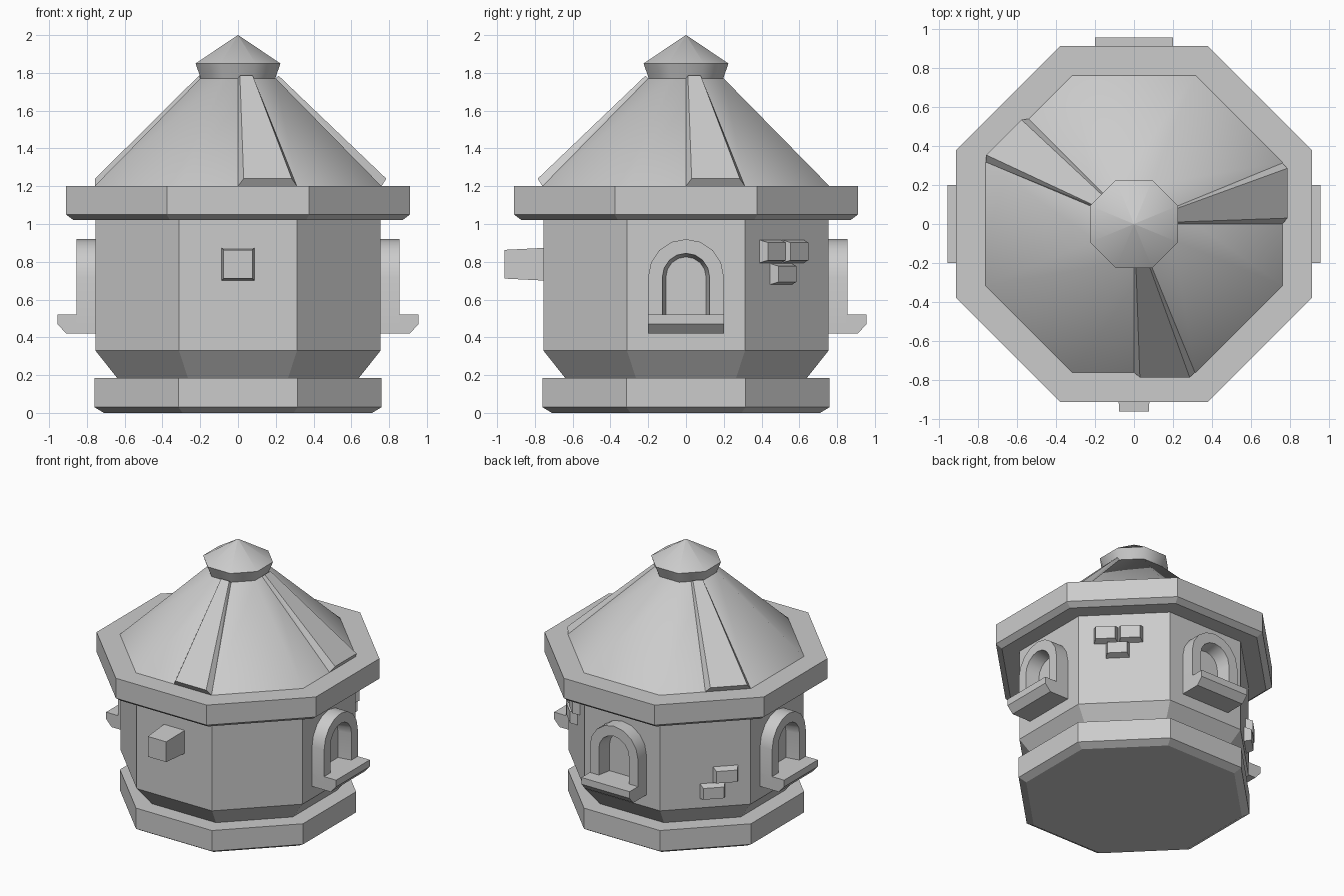
import bpy, bmesh
from math import sin, cos, pi, radians
from mathutils import Matrix

if "Cube" in bpy.data.objects:
    bpy.data.objects.remove(bpy.data.objects["Cube"])


def finish(name, bm, angle=0, smooth=None):
    """Turn a bmesh into an object, rotated about z (angle in degrees)."""
    bmesh.ops.remove_doubles(bm, verts=bm.verts, dist=1e-5)
    bmesh.ops.recalc_face_normals(bm, faces=bm.faces)
    bmesh.ops.rotate(bm, verts=bm.verts, cent=(0, 0, 0),
                     matrix=Matrix.Rotation(radians(angle), 3, 'Z'))
    me = bpy.data.meshes.new(name)
    bm.to_mesh(me)
    bm.free()
    ob = bpy.data.objects.new(name, me)
    bpy.context.collection.objects.link(ob)
    if smooth:
        bpy.ops.object.select_all(action='DESELECT')
        ob.select_set(True)
        bpy.context.view_layer.objects.active = ob
        bpy.ops.object.shade_smooth_by_angle(angle=radians(smooth))
    return ob


def octagon(name, profile, smooth=None):
    """Stack of octagonal rings given as (half width across flats, z)."""
    bm = bmesh.new()
    rings = []
    for a, z in profile:
        r = a / cos(pi / 8)
        rings.append([bm.verts.new((r * cos(pi / 8 + k * pi / 4),
                                    r * sin(pi / 8 + k * pi / 4), z)) for k in range(8)])
    for lo, hi in zip(rings, rings[1:]):
        for k in range(8):
            j = (k + 1) % 8
            bm.faces.new((lo[k], lo[j], hi[j], hi[k]))
    bm.faces.new(rings[0])
    bm.faces.new(rings[-1])
    return finish(name, bm, smooth=smooth)


def hull(name, points, angle):
    """Convex solid around points; local +x is outward, +y along the wall."""
    bm = bmesh.new()
    for p in points:
        bm.verts.new(p)
    bmesh.ops.convex_hull(bm, input=bm.verts)
    bmesh.ops.dissolve_limit(bm, angle_limit=0.01, verts=bm.verts, edges=bm.edges)
    return finish(name, bm, angle)


def block(name, angle, y0, y1, z0, z1, out, taper):
    """Tapered block standing out of a wall."""
    pts = [(x, y, z) for x, t in ((0.74, 0), (out, taper))
           for y in (y0 + t, y1 - t) for z in (z0 + t, z1 - t)]
    return hull(name, pts, angle)


def arch(r, z0, zc, n=8):
    arc = [(r * cos(pi * i / n), zc + r * sin(pi * i / n)) for i in range(n + 1)]
    return [(r, z0)] + arc + [(-r, z0)]


def window(name, angle):
    # arched frame with a splayed opening
    bm = bmesh.new()
    loops = [(0.74, 0.2), (0.855, 0.2), (0.855, 0.125), (0.75, 0.105)]
    rows = [[bm.verts.new((x, y, z)) for y, z in arch(r, 0.47, 0.72)] for x, r in loops]
    for i in range(4):
        a, b = rows[i], rows[(i + 1) % 4]
        for k in range(len(a) - 1):
            bm.faces.new((a[k], a[k + 1], b[k + 1], b[k]))
    for k in (0, -1):
        bm.faces.new([row[k] for row in rows])
    finish(name + "_frame", bm, angle, smooth=30)
    # sill with chamfered lower edge
    section = [(0.74, 0.42), (0.91, 0.42), (0.955, 0.47), (0.955, 0.52), (0.74, 0.52)]
    hull(name + "_sill", [(x, y, z) for x, z in section for y in (-0.2, 0.2)], angle)


# Main octagonal body
octagon("base_plinth", [(0.71, 0), (0.76, 0.03), (0.76, 0.185)])
octagon("wall", [(0.64, 0.185), (0.755, 0.33), (0.755, 1.03)])
octagon("eave_rim", [(0.87, 1.02), (0.91, 1.05), (0.91, 1.2)])
octagon("roof", [(0.76, 1.2), (0.2, 1.77)], smooth=50)
octagon("roof_cap", [(0.195, 1.765), (0.225, 1.85), (0.0005, 2.0)], smooth=50)

# Raised roof panels
panel = [(0.76, 0, 1.2), (0.76, 0.312, 1.2), (0.785, 0.03, 1.24), (0.785, 0.285, 1.24),
         (0.2, 0, 1.77), (0.2, 0.083, 1.77), (0.215, 0.01, 1.785), (0.215, 0.078, 1.785)]
for label, ang in (("front", -90), ("right", 0), ("back_left", 135)):
    hull("roof_panel_" + label, panel, ang)

# Arched windows
for label, ang in (("right", 0), ("back", 90), ("left", 180)):
    window("window_" + label, ang)

# Front peg
block("front_peg", -90, -0.087, 0.087, 0.7, 0.874, 0.96, 0.011)

# Exposed bricks: wall angle, extent along wall, extent in height
bricks = [(45, -0.21, -0.04, 0.79, 0.92), (45, -0.04, 0.13, 0.79, 0.92),
          (45, -0.13, 0.04, 0.675, 0.795),
          (135, 0.05, 0.23, 0.51, 0.635), (135, -0.04, 0.14, 0.395, 0.515)]
for i, (ang, y0, y1, z0, z1) in enumerate(bricks):
    block(f"brick_{i + 1}", ang, y0, y1, z0, z1, 0.805, 0.018)
